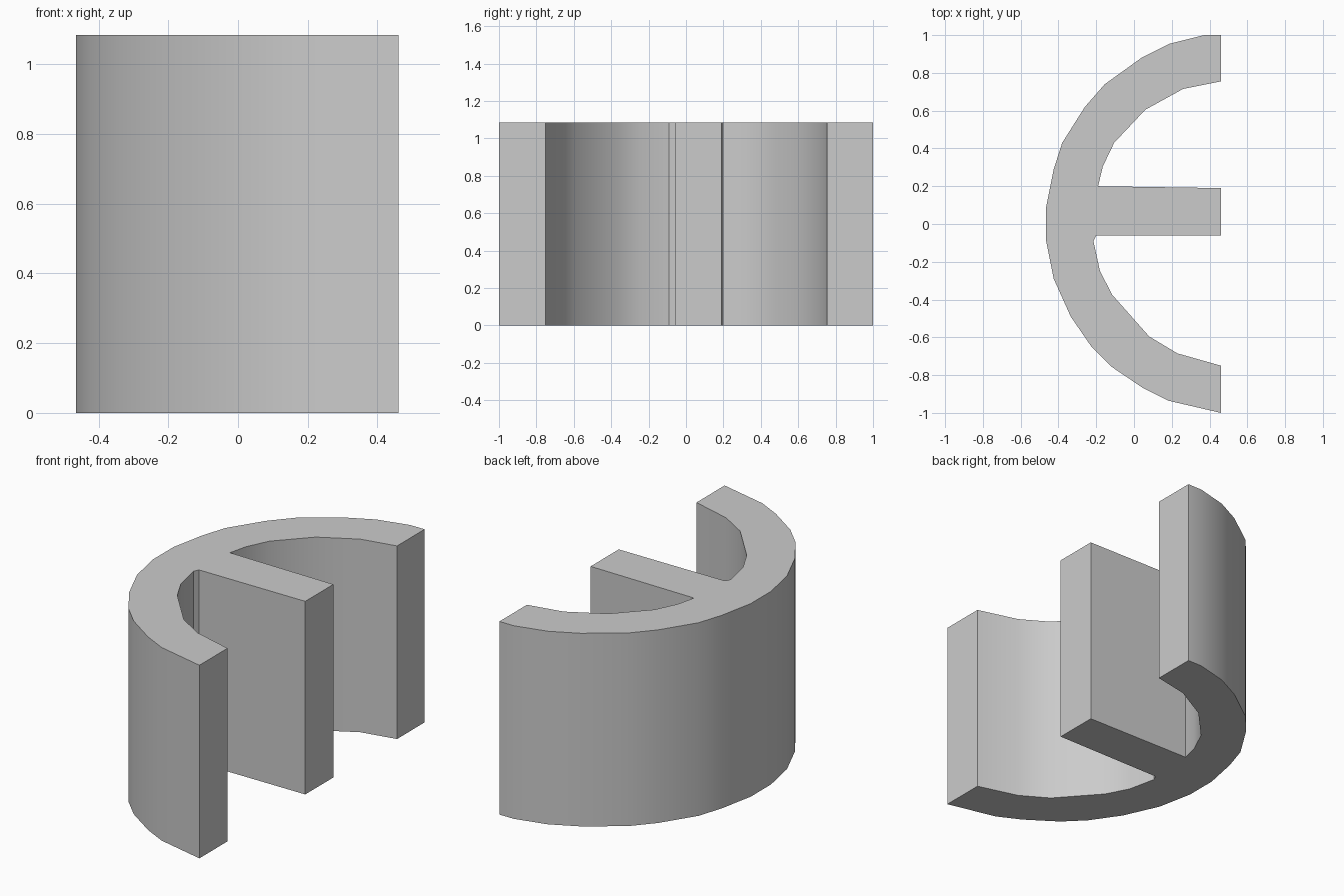
import bpy
import bmesh
import math

cube = bpy.data.objects.get("Cube")
if cube:
    bpy.data.objects.remove(cube)

HEIGHT = 1.085

# Outer arc, from the back tip round to the front tip
outer_arc = [(0.46, 1.0), (0.37, 1.0), (0.19, 0.955), (0.04, 0.88),
             (-0.155, 0.74), (-0.26, 0.62), (-0.38, 0.43), (-0.425, 0.29),
             (-0.465, 0.09), (-0.465, -0.09), (-0.425, -0.29), (-0.335, -0.49),
             (-0.225, -0.65), (-0.12, -0.755), (0.05, -0.87), (0.18, -0.935),
             (0.46, -1.0)]
# Inner arc of the front half, then the bar, then the back half
front_inner = [(0.46, -0.75), (0.23, -0.685), (0.08, -0.595),
               (-0.115, -0.375), (-0.18, -0.25), (-0.215, -0.09)]
middle_bar = [(-0.2, -0.06), (0.46, -0.06), (0.46, 0.19), (-0.19, 0.20)]
back_inner = [(-0.165, 0.305), (-0.105, 0.43), (0.06, 0.605),
              (0.26, 0.715), (0.46, 0.755)]
profile = outer_arc + front_inner + middle_bar + back_inner

# Extrude the profile straight up
bm = bmesh.new()
base = bm.faces.new([bm.verts.new((x, y, 0)) for x, y in profile])
result = bmesh.ops.extrude_face_region(bm, geom=[base], use_keep_orig=True)
top = [v for v in result["geom"] if isinstance(v, bmesh.types.BMVert)]
bmesh.ops.translate(bm, verts=top, vec=(0, 0, HEIGHT))
bmesh.ops.recalc_face_normals(bm, faces=bm.faces)
mesh = bpy.data.meshes.new("curved_block")
bm.to_mesh(mesh)
bm.free()

block = bpy.data.objects.new("curved_block", mesh)
bpy.context.collection.objects.link(block)

# Plain grey
grey = bpy.data.materials.new("light_grey")
grey.use_nodes = True
colour = (0.6, 0.6, 0.6, 1)
grey.diffuse_color = colour
grey.node_tree.nodes["Principled BSDF"].inputs["Base Color"].default_value = colour
mesh.materials.append(grey)

# Smooth the curved walls, keep the corners sharp
bpy.ops.object.select_all(action="DESELECT")
block.select_set(True)
bpy.context.view_layer.objects.active = block
bpy.ops.object.shade_smooth_by_angle(angle=math.radians(30))
